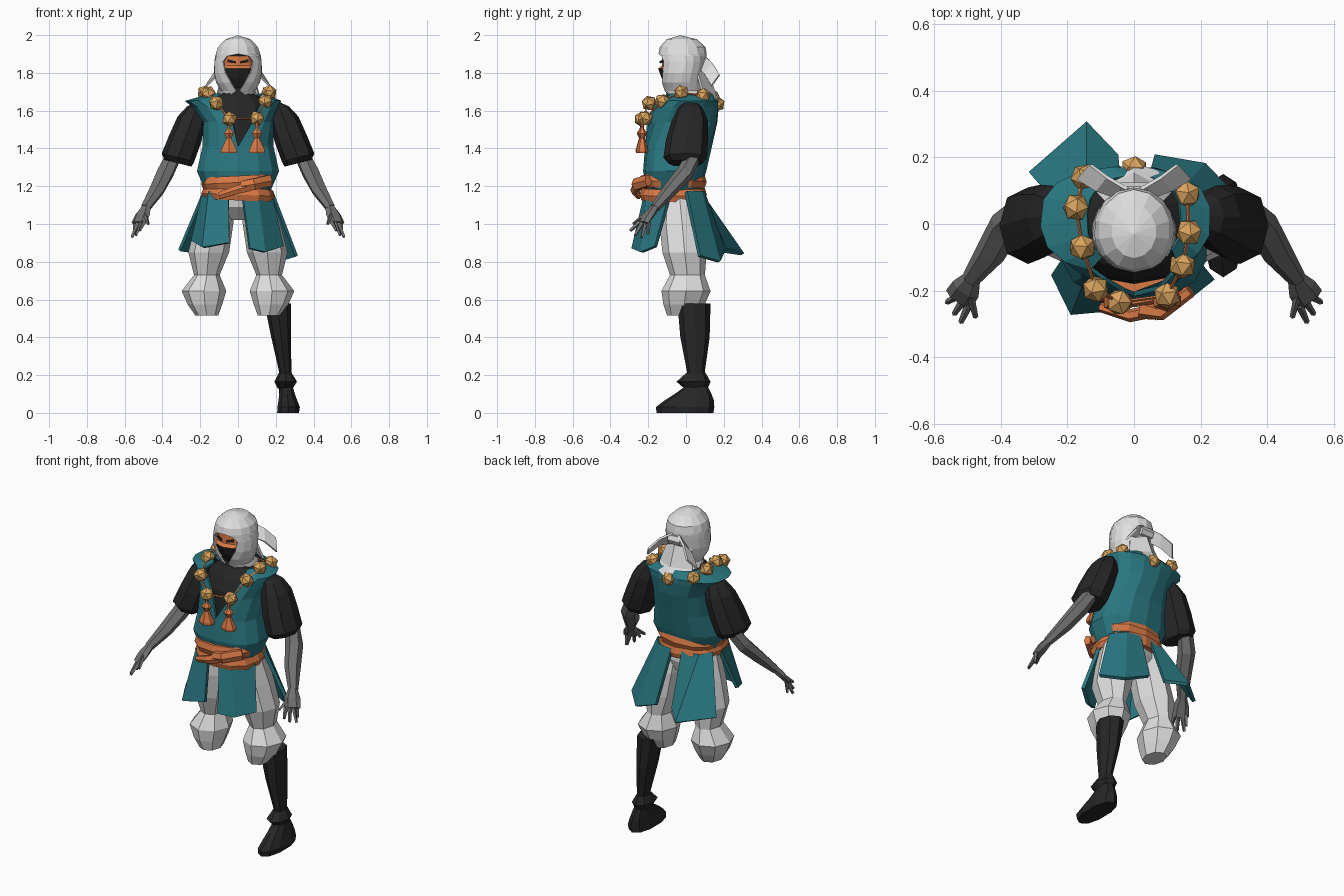
import bpy, bmesh, math
from mathutils import Vector


def material(name, r, g, b):
    m = bpy.data.materials.new(name)
    m.diffuse_color = (r, g, b, 1)
    return m


TEAL = material("teal cloth", 0.023, 0.185, 0.22)
WHITE = material("white cloth", 0.74, 0.74, 0.74)
BLACK = material("black cloth", 0.019, 0.019, 0.02)
GREY = material("grey wrap", 0.165, 0.165, 0.165)
ORANGE = material("orange sash", 0.68, 0.19, 0.06)
GOLD = material("gold bead", 0.7, 0.37, 0.11)


def finish(name, bm, mats, thick=0):
    bmesh.ops.remove_doubles(bm, verts=bm.verts, dist=0.0005)
    bmesh.ops.recalc_face_normals(bm, faces=bm.faces)
    me = bpy.data.meshes.new(name)
    bm.to_mesh(me)
    bm.free()
    for m in mats:
        me.materials.append(m)
    ob = bpy.data.objects.new(name, me)
    bpy.context.collection.objects.link(ob)
    if thick:
        mod = ob.modifiers.new("thickness", 'SOLIDIFY')
        mod.thickness = thick
        mod.offset = 0
    return ob


def skin(bm, rows):
    grid = [[bm.verts.new(p) for p in row] for row in rows]
    for a, b in zip(grid, grid[1:]):
        for i in range(len(a) - 1):
            bm.faces.new((a[i], a[i + 1], b[i + 1], b[i]))
    return grid


def loft(name, rings, mat, n=10, power=1.0, mid=0.0, thick=0, cap=True, skew=0.0):
    """Level rings (cx, z, half width, y front, y back, front gap angle)."""
    bm = bmesh.new()
    rows = []
    for cx, z, rx, y0, y1, *gap in rings:
        g = gap[0] if gap else 0
        row = []
        for i in range(n + 1):
            t = mid * (g > 0) + g + (2 * math.pi - 2 * g) * i / n
            s, c = math.sin(t), -math.cos(t)
            x = rx * math.copysign(abs(s) ** power, s)
            y = (y0 + y1) / 2 + (y1 - y0) / 2 * math.copysign(abs(c) ** power, c)
            row.append((cx + x, y, z + skew * x))
        rows.append(row)
    grid = skin(bm, rows)
    if cap:
        for row in (grid[0], grid[-1]):
            bm.faces.new(row[:-1])
    return finish(name, bm, [mat], thick)


def limb(name, path, mat, n=6):
    """Rings (x, y, z, wide radius, thin radius) square to a path."""
    bm = bmesh.new()
    pts = [Vector(p[:3]) for p in path]
    rows = []
    for i, p in enumerate(path):
        d = (pts[min(i + 1, len(pts) - 1)] - pts[max(i - 1, 0)]).normalized()
        u = d.cross(Vector((0, 0, 1))).normalized()
        v = u.cross(d)
        angles = [2 * math.pi * k / n for k in range(n + 1)]
        rows.append([pts[i] + u * p[3] * math.cos(a) + v * p[4] * math.sin(a) for a in angles])
    grid = skin(bm, rows)
    for row in (grid[0], grid[-1]):
        bm.faces.new(row[:-1])
    return finish(name, bm, [mat])


def sheet(name, rows, mat, thick=0.02):
    bm = bmesh.new()
    skin(bm, rows)
    return finish(name, bm, [mat], thick)


# Torso: dark shirt under an open-fronted vest
loft("shirt", [(0, 1.25, .16, -.17, .07), (0, 1.45, .165, -.18, .11), (0, 1.56, .165, -.172, .13),
               (0, 1.63, .16, -.14, .13), (0, 1.68, .10, -.10, .10), (0, 1.74, .06, -.08, .06)],
     BLACK, 12, .85)
loft("vest", [(0, 1.18, .17, -.20, .07), (0, 1.28, .215, -.22, .10), (0, 1.41, .185, -.21, .13),
              (0, 1.54, .18, -.20, .16, .22), (-.012, 1.62, .22, -.17, .167, .38),
              (-.025, 1.65, .25, -.14, .165, .46), (0, 1.685, .14, -.115, .14, .75)],
     TEAL, 14, .8, mid=.12, thick=.014, cap=False)

# Waist sash: two crossing bands and a knot
loft("upper_sash", [(0, 1.185, .18, -.235, .095), (0, 1.22, .195, -.25, .11), (0, 1.255, .185, -.24, .1)],
     ORANGE, 12, .8, skew=.05)
loft("lower_sash", [(0, 1.125, .185, -.235, .1), (0, 1.155, .195, -.245, .11), (0, 1.19, .18, -.235, .1)],
     ORANGE, 12, .8, skew=-.04)
limb("sash_knot", [(.02, -.255, 1.20, .03, .03), (.08, -.265, 1.21, .025, .035),
                   (.17, -.20, 1.23, .02, .035)], ORANGE)
limb("sash_end", [(.06, -.26, 1.20, .02, .03), (-.01, -.275, 1.18, .02, .025),
                  (-.10, -.25, 1.15, .015, .02)], ORANGE)

# Four flared skirt panels
sheet("front_left_panel", [[(-.18, -.06, 1.17), (-.15, -.18, 1.17), (-.05, -.21, 1.17)],
                           [(-.24, -.15, .91), (-.185, -.265, .875), (-.045, -.25, .90)]], TEAL)
sheet("front_right_panel", [[(.02, -.21, 1.17), (.10, -.20, 1.17), (.17, -.08, 1.17)],
                            [(.06, -.28, .87), (.14, -.235, .85), (.235, -.16, .88)]], TEAL)
sheet("back_left_panel", [[(-.18, .00, 1.17), (-.14, .07, 1.17), (-.04, .09, 1.17)],
                          [(-.31, .15, .86), (-.14, .30, .84), (-.05, .20, .87)]], TEAL)
sheet("back_right_panel", [[(.03, .09, 1.17), (.12, .08, 1.17), (.18, .00, 1.17)],
                           [(.06, .20, .86), (.21, .175, .80), (.31, .07, .83)]], TEAL)

# Baggy trousers
loft("trouser_seat", [(0, 1.02, .05, -.08, .06), (0, 1.09, .15, -.15, .08), (0, 1.18, .16, -.17, .07)],
     WHITE, 10)
for s, side in ((-1, "left"), (1, "right")):
    loft(side + "_trouser_leg",
         [(s * .165, .515, .06, -.10, .06), (s * .175, .575, .092, -.12, .10), (s * .18, .645, .118, -.13, .13),
          (s * .165, .73, .068, -.085, .10), (s * .155, .85, .108, -.125, .11),
          (s * .125, 1.0, .10, -.14, .10), (s * .10, 1.15, .08, -.13, .06)], WHITE, 8)

# The one standing boot
loft("boot_shaft", [(.25, .10, .032, .0, .10), (.25, .22, .033, .005, .10), (.228, .40, .052, -.03, .125),
                    (.21, .58, .07, -.045, .13)], BLACK, 8)
loft("boot_cuff", [(.25, .13, .04, -.01, .115), (.252, .165, .06, -.05, .13), (.25, .21, .035, .0, .105)],
     BLACK, 8)
loft("boot_foot", [(.265, 0, .06, -.155, .145), (.268, .03, .062, -.16, .15), (.264, .065, .052, -.115, .148),
                   (.26, .10, .043, -.06, .135), (.255, .14, .036, -.005, .115)], BLACK, 10, .85)

# Arms: wide sleeve, wrapped forearm, hand with spread fingers
TIPS = [(.548, -.20, .945), (.562, -.235, .93), (.54, -.27, .94), (.52, -.295, .965), (.475, -.28, 1.0)]
for s, side in ((-1, "left"), (1, "right")):
    loft(side + "_sleeve",
         [(s * .318, 1.322, .072, -.095, .09), (s * .318, 1.352, .086, -.12, .11),
          (s * .28, 1.45, .084, -.105, .118), (s * .245, 1.55, .075, -.075, .115),
          (s * .22, 1.61, .05, -.045, .09), (s * .20, 1.64, .02, -.02, .06)],
         BLACK, 8, .9, skew=s * .25)
    limb(side + "_forearm",
         [(s * .33, .05, 1.38, .04, .04), (s * .385, -.005, 1.27, .05, .045), (s * .43, -.085, 1.18, .046, .038),
          (s * .49, -.165, 1.085, .028, .025)], GREY)
    limb(side + "_palm",
         [(s * .485, -.16, 1.09, .026, .022), (s * .505, -.195, 1.05, .045, .022),
          (s * .525, -.225, 1.005, .047, .016)], GREY)
    for k, (x, y, z) in enumerate(TIPS):
        f = (k - 1.5) * .022
        base = (s * (.52 - f * .7), -.222 - f * .7, 1.01)
        if k == 4:
            base = (s * .495, -.20, 1.06)
        limb(f"{side}_finger_{k + 1}", [(*base, .013, .013), (s * x, y, z, .008, .008)], GREY, 4)

# Hood with face opening, neck cape and tie ends
loft("hood", [(0, 1.675, .10, -.09, .12, .5), (0, 1.705, .088, -.11, .09, .10), (0, 1.75, .112, -.13, .085, .33),
              (0, 1.80, .125, -.137, .09, .55), (0, 1.86, .122, -.142, .10, .68), (0, 1.888, .118, -.142, .105, .5),
              (0, 1.90, .116, -.142, .105), (0, 1.935, .105, -.135, .10), (0, 1.975, .065, -.10, .055),
              (0, 1.995, .0001, -.0301, -.03)],
     WHITE, 14, thick=.008, cap=False)
face = loft("face", [(0, 1.72, .05, -.10, .03), (0, 1.77, .085, -.128, .03), (0, 1.822, .10, -.147, .03),
                     (0, 1.838, .10, -.128, .03), (0, 1.89, .095, -.125, .03), (0, 1.93, .06, -.09, .03)],
            BLACK, 10)
face.data.materials.append(ORANGE)
for p in face.data.polygons:
    p.material_index = int(1.825 < p.center.z < 1.9)
for s in (-1, 1):
    # Eyes sit just proud of the face
    sheet("eye", [[(s * .015, -.137, 1.862), (s * .055, -.117, 1.872)],
                  [(s * .015, -.138, 1.851), (s * .055, -.119, 1.856)]], BLACK, .006)
    sheet("hood_tie", [[(s * .02, .105, 1.885), (s * .08, .14, 1.85), (s * .13, .178, 1.79)],
                       [(s * .05, .08, 1.81), (s * .11, .10, 1.79), (s * .168, .135, 1.73)]], WHITE, .012)
limb("hood_knot", [(-.04, .10, 1.85, .025, .03), (.04, .10, 1.85, .025, .03)], WHITE)
sheet("hood_cape", [[(-.08, .06, 1.80), (0, .105, 1.82), (.08, .06, 1.80)],
                    [(-.11, .09, 1.69), (0, .15, 1.70), (.11, .09, 1.69)],
                    [(-.07, .155, 1.66), (0, .18, 1.63), (.07, .155, 1.66)]], WHITE, .012)

# Bead necklace: faceted beads on a cord
BEADS = [(-.045, -.235, 1.555), (-.115, -.195, 1.64), (-.155, -.07, 1.69), (-.175, .05, 1.695),
         (-.15, .14, 1.67), (.0, .165, 1.635), (.16, .09, 1.68), (.165, -.025, 1.695),
         (.145, -.125, 1.65), (.1, -.215, 1.56)]
for k, b in enumerate(BEADS):
    bm = bmesh.new()
    bmesh.ops.create_icosphere(bm, subdivisions=1, radius=.042)
    bead = finish(f"bead_{k + 1}", bm, [GOLD])
    bead.location = b
    bead.rotation_euler = (k * .7, k * .4, k)
    nxt = BEADS[(k + 1) % len(BEADS)]
    limb(f"cord_{k + 1}", [(*b, .005, .005), (*nxt, .005, .005)], ORANGE, 4)

# Tassels hanging from the two front beads
for x, y in ((-.048, -.235), (.1, -.232)):
    loft("tassel", [(x, 1.375, .045, y - .03, y + .03), (x, 1.39, .048, y - .032, y + .032),
                    (x, 1.455, .014, y - .014, y + .014), (x, 1.48, .03, y - .026, y + .026),
                    (x, 1.505, .010, y - .01, y + .01), (x, 1.55, .008, y - .008, y + .008)], ORANGE, 6)
